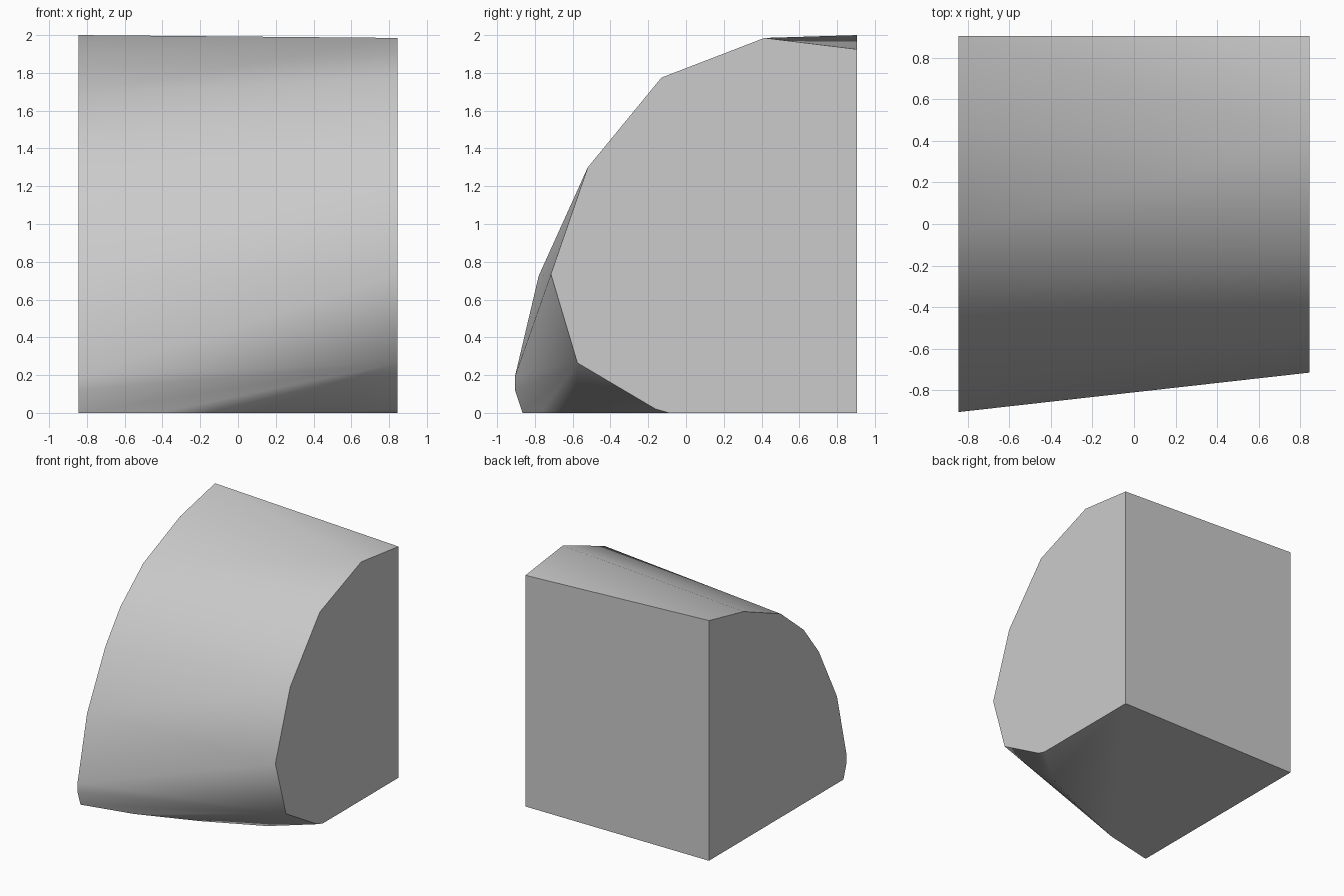
import bpy, bmesh, math

cube = bpy.data.objects.get("Cube")
if cube:
    bpy.data.objects.remove(cube, do_unlink=True)

HALF_X, BACK_Y = 0.845, 0.905

# Curved front outline of each end, from top back down to the floor (y, z)
right_outline = [(BACK_Y, 2.0), (0.446, 1.9), (-0.04, 1.695), (-0.34, 1.448),
                 (-0.54, 1.19), (-0.78, 0.725), (-0.905, 0.195),
                 (-0.905, 0.12), (-0.865, 0)]
left_outline = [(BACK_Y, 1.925), (0.415, 1.985), (-0.13, 1.775), (-0.52, 1.3),
                (-0.715, 0.735), (-0.575, 0.265), (-0.16, 0.02), (-0.09, 0)]
# Bowed edge where the front meets the floor (x, y)
floor_edge = [(-0.42, -0.77), (0.07, -0.585), (0.53, -0.37)]

bm = bmesh.new()
right = [bm.verts.new((-HALF_X, y, z)) for y, z in right_outline]
left = [bm.verts.new((HALF_X, y, z)) for y, z in left_outline]
floor = [bm.verts.new((x, y, 0)) for x, y in floor_edge]
right_base = bm.verts.new((-HALF_X, BACK_Y, 0))
left_base = bm.verts.new((HALF_X, BACK_Y, 0))

# Front skin: zip the two outlines together with triangles
chain = right + floor
i = j = 0
for side in "BAABABAABAB" + "AAAAA" + "BB":
    if side == "A":
        face = bm.faces.new((chain[i], chain[i + 1], left[j]))
        i += 1
    else:
        face = bm.faces.new((chain[i], left[j + 1], left[j]))
        j += 1

# Flat ends, back and underside
bm.faces.new(right + [right_base])
bm.faces.new(left + [left_base])
bm.faces.new((right[0], left[0], left_base, right_base))
bm.faces.new([right_base, right[-1]] + floor + [left[-1], left_base])
bmesh.ops.recalc_face_normals(bm, faces=bm.faces[:])

mesh = bpy.data.meshes.new("curved_block")
bm.to_mesh(mesh)
bm.free()
block = bpy.data.objects.new("curved_block", mesh)
bpy.context.collection.objects.link(block)

# Plain grey
grey = bpy.data.materials.new("light_grey")
grey.use_nodes = True
colour = (0.6, 0.6, 0.6, 1)
grey.diffuse_color = colour
for node in grey.node_tree.nodes:
    if node.type == "BSDF_PRINCIPLED":
        node.inputs["Base Color"].default_value = colour
mesh.materials.append(grey)

# Soft front skin, crisp borders
bpy.ops.object.select_all(action="DESELECT")
block.select_set(True)
bpy.context.view_layer.objects.active = block
bpy.ops.object.shade_smooth_by_angle(angle=math.radians(40))
